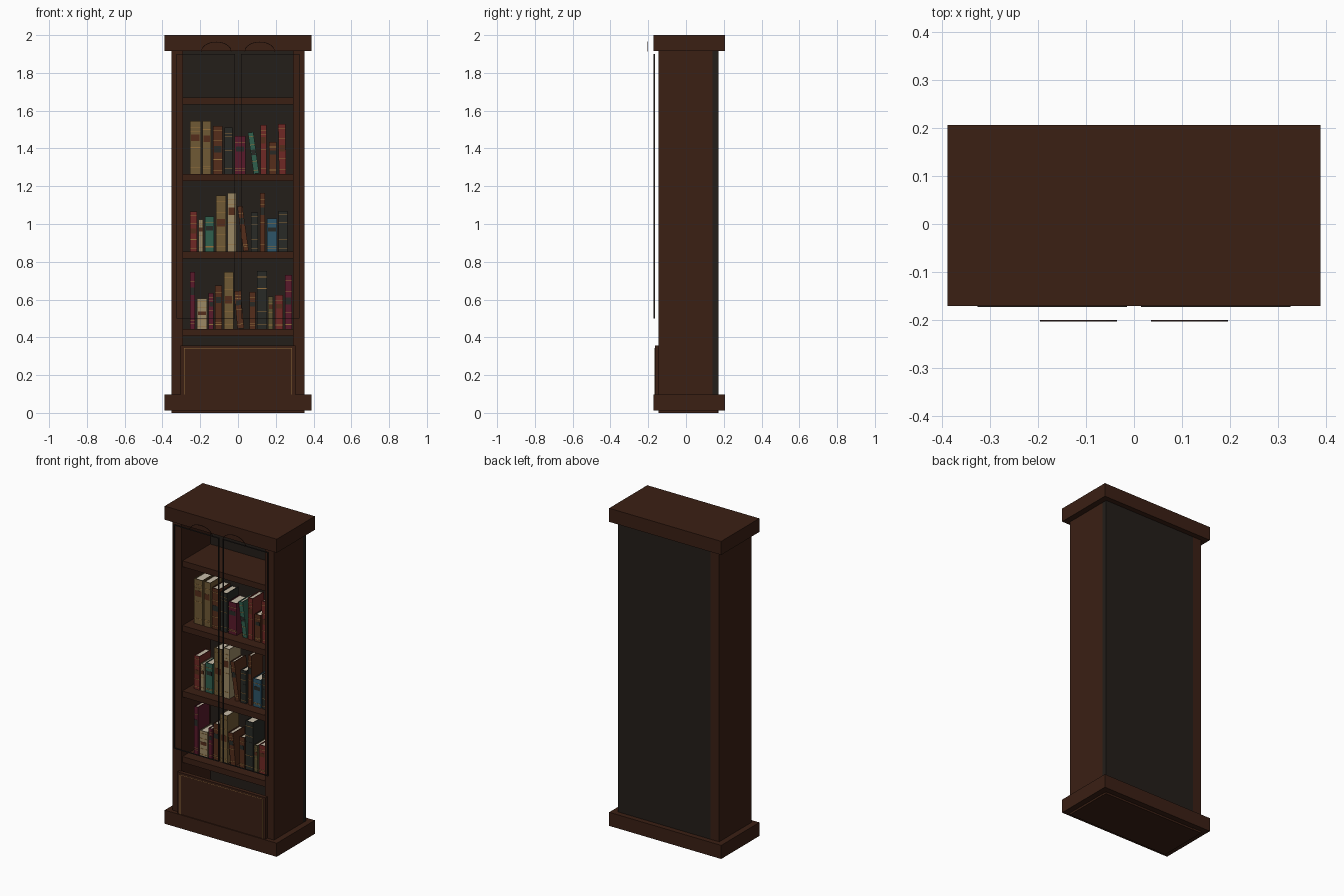
import bpy, bmesh, math
from mathutils import Matrix, Vector

if "Cube" in bpy.data.objects:
    bpy.data.objects.remove(bpy.data.objects["Cube"])

COL = dict(
    wood=(.043, .014, .007, 1), backing=(.017, .013, .010, 1), trim=(.02, .016, .014, 1),
    gold=(.30, .16, .045, 1), pages=(.58, .51, .40, 1), tan=(.16, .10, .035, 1),
    cream=(.33, .25, .13, 1), red=(.16, .022, .018, 1), burgundy=(.10, .01, .024, 1),
    green=(.03, .115, .076, 1), blue=(.026, .09, .14, 1), brown=(.09, .026, .011, 1),
    black=(.021, .023, .019, 1), olive=(.10, .08, .03, 1))
MAT = {}
for k, c in COL.items():
    MAT[k] = bpy.data.materials.new(k)
    MAT[k].diffuse_color = c


def add_box(bm, x0, x1, y0, y1, z0, z1, mi=0):
    m = Matrix.Translation(((x0 + x1) / 2, (y0 + y1) / 2, (z0 + z1) / 2)) @ \
        Matrix.Diagonal((x1 - x0, y1 - y0, z1 - z0, 1))
    vs = bmesh.ops.create_cube(bm, size=1, matrix=m)['verts']
    for f in {f for v in vs for f in v.link_faces}:
        f.material_index = mi


def finish(bm, name, mats):
    me = bpy.data.meshes.new(name)
    bm.to_mesh(me)
    bm.free()
    for m in mats:
        me.materials.append(MAT[m])
    ob = bpy.data.objects.new(name, me)
    bpy.context.collection.objects.link(ob)
    return ob


def box(name, mat, *dims):
    bm = bmesh.new()
    add_box(bm, *dims)
    return finish(bm, name, [mat])


# Carcass
box("cornice", "wood", -.388, .388, -.171, .206, 1.915, 2.0)
box("plinth", "wood", -.388, .388, -.171, .206, .012, .097)
box("bottom_board", "wood", -.349, .349, -.144, .17, 0, .1)
box("back_panel", "backing", -.29, .351, .14, .173, .02, 1.93)
box("left_side", "wood", -.351, -.29, -.145, .173, 0, 1.93)
box("right_side", "wood", .29, .351, -.145, .14, 0, 1.93)

# Shelves
TOPS = (.445, .855, 1.265, 1.67)
for i, z in enumerate(TOPS):
    box(f"shelf_{i + 1}", "wood", -.295, .295, -.135, .145, z - .037, z)

# Lower panel with inlaid border
box("lower_panel", "wood", -.305, .305, -.165, -.14, .09, .357)
bm = bmesh.new()
for s in (-1, 1):
    add_box(bm, s * .285 - .002, s * .285 + .002, -.167, -.163, .097, .343)
add_box(bm, -.285, .285, -.1655, -.163, .342, .344)
finish(bm, "panel_inlay", ["gold"])

# Open door rims and the slim crests in front of the cornice
for s, n in ((-1, "left"), (1, "right")):
    bm = bmesh.new()
    a, b = sorted((s * .015, s * .326))
    t, y = .003, (-.173, -.164)
    for x in (a, b - t):
        add_box(bm, x, x + t, *y, .5, 1.9)
    for z in (.5, 1.9 - t):
        add_box(bm, a + t, b - t, *y, z, z + t)
    finish(bm, n + "_door_rim", ["trim"])
    bm = bmesh.new()
    N, cx = 16, s * .115
    ring = []
    for i in range(N + 1):
        c, h = math.cos(math.pi * i / N), math.sin(math.pi * i / N)
        ring.append([(cx + r * c, 1.914 + q * h) for r, q in ((.08, .051), (.077, .048))])
    for p, q in zip(ring, ring[1:]):
        bm.faces.new([bm.verts.new((v[0], -.203, v[1])) for v in (p[0], q[0], q[1], p[1])])
    bmesh.ops.remove_doubles(bm, verts=bm.verts, dist=1e-5)
    ext = bmesh.ops.extrude_face_region(bm, geom=bm.faces[:])
    bmesh.ops.translate(bm, vec=Vector((0, .003, 0)),
                        verts=[v for v in ext['geom'] if isinstance(v, bmesh.types.BMVert)])
    bmesh.ops.recalc_face_normals(bm, faces=bm.faces[:])
    finish(bm, n + "_crest", ["wood"])


# Books: hollow cover, page block, gilt bands and a label on the spine
def book(name, x0, x1, h, col, base, style, lean=0):
    w, d, t = x1 - x0, .115, min(.004, (x1 - x0) * .14)
    bm = bmesh.new()
    y0 = -.07
    add_box(bm, 0, t, y0, y0 + d, 0, h)
    add_box(bm, w - t, w, y0, y0 + d, 0, h)
    add_box(bm, t, w - t, y0, y0 + t, 0, h)
    add_box(bm, t, w - t, y0 + t, y0 + d - .005, .004, h - .005, 1)
    for f in ((.1, .14, .84), (.08, .3, .7, .9), (.12, .5, .8, .88))[style % 3]:
        add_box(bm, 0, w, y0 - .0012, y0 + .001, f * h - .0015, f * h + .0015, 2)
    zl = (.6, .45, .62)[style % 3] * h
    add_box(bm, w * .12, w * .88, y0 - .001, y0 + .001, zl, zl + .13 * h, 3)
    label = "brown" if col in ("tan", "cream", "olive", "red") else "black"
    ob = finish(bm, name, [col, "pages", "gold", label])
    ob.location = (x0, 0, base)
    ob.rotation_euler = (0, math.radians(lean), 0)


ROWS = [
    [(-.255, -.228, .30, "burgundy"), (-.217, -.163, .16, "cream"), (-.155, -.13, .19, "burgundy"),
     (-.122, -.085, .23, "brown"), (-.075, -.025, .30, "tan"), (-.003, .032, .20, "brown", -5),
     (.06, .093, .195, "brown"), (.10, .153, .305, "black"), (.16, .185, .17, "olive"),
     (.195, .238, .18, "red"), (.248, .285, .285, "burgundy")],
    [(-.255, -.217, .21, "red"), (-.21, -.185, .17, "cream"), (-.175, -.127, .185, "green"),
     (-.117, -.063, .295, "tan"), (-.055, -.01, .31, "cream"), (.029, .057, .24, "brown", -8),
     (.068, .105, .205, "black"), (.117, .142, .31, "brown"), (.153, .207, .175, "blue"),
     (.215, .262, .215, "black")],
    [(-.255, -.197, .28, "tan"), (-.187, -.142, .28, "tan"), (-.132, -.082, .255, "brown"),
     (-.072, -.028, .245, "black"), (-.018, .04, .20, "burgundy"), (.083, .112, .22, "green", -8),
     (.118, .15, .26, "red"), (.165, .205, .17, "brown"), (.217, .255, .265, "red", -1)],
]
for r, row in enumerate(ROWS):
    for i, b in enumerate(row):
        book(f"book_{r + 1}_{i + 1}", *b[:4], TOPS[r], i + r, b[4] if len(b) > 4 else 0)

for m in bpy.data.materials:
    if m.users and not m.is_grease_pencil:
        m.use_nodes = True
        m.node_tree.nodes["Principled BSDF"].inputs["Base Color"].default_value = m.diffuse_color
